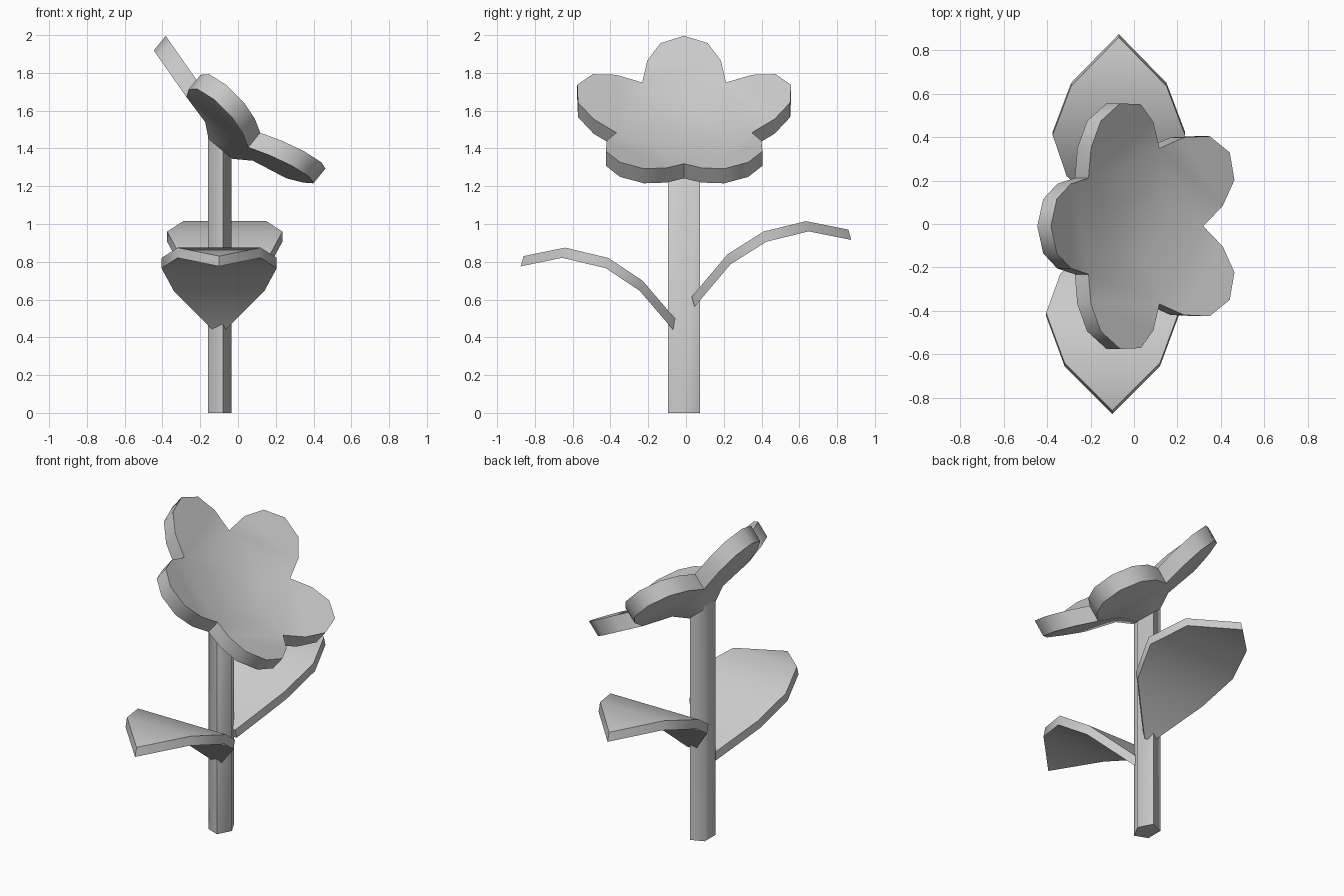
import bpy, bmesh
from math import pi, cos, sin, radians
from mathutils import Vector

cube = bpy.data.objects.get("Cube")
if cube:
    bpy.data.objects.remove(cube)

grey = bpy.data.materials.new("plain grey")
grey.use_nodes = True
COLOUR = (0.6, 0.6, 0.6, 1)
grey.diffuse_color = COLOUR
grey.node_tree.nodes["Principled BSDF"].inputs["Base Color"].default_value = COLOUR


def finish(bm, name, angle):
    """Turn a bmesh into a smooth-shaded object with sharp edges kept."""
    bmesh.ops.recalc_face_normals(bm, faces=bm.faces)
    mesh = bpy.data.meshes.new(name)
    bm.to_mesh(mesh)
    bm.free()
    mesh.materials.append(grey)
    obj = bpy.data.objects.new(name, mesh)
    bpy.context.collection.objects.link(obj)
    bpy.ops.object.select_all(action='DESELECT')
    obj.select_set(True)
    bpy.context.view_layer.objects.active = obj
    bpy.ops.object.shade_smooth_by_angle(angle=radians(angle))


def thicken(bm, offset):
    """Extrude the open sheet into a slab; return the shifted faces."""
    sheet = bm.faces[:]
    new = bmesh.ops.extrude_face_region(bm, geom=sheet, use_keep_orig=True)["geom"]
    bmesh.ops.translate(bm, vec=offset, verts=[g for g in new if isinstance(g, bmesh.types.BMVert)])
    return [g for g in new if isinstance(g, bmesh.types.BMFace)]


# Stem: squashed pentagon, with a slanted top hidden under the flower
bm = bmesh.new()
section = [(-0.035, -0.01), (-0.08, 0.075), (-0.16, 0.043), (-0.16, -0.063), (-0.08, -0.095)]
low = [bm.verts.new((x, y, 0)) for x, y in section]
high = [bm.verts.new((x, y, 1.39 - 0.75 * x)) for x, y in section]
bm.faces.new(low)
bm.faces.new(high)
for i in range(5):
    j = (i + 1) % 5
    bm.faces.new((low[i], low[j], high[j], high[i]))
finish(bm, "stem", 70)

# Flower: tilted frame, five petals around a sunken cup
CENTRE = Vector((0.027, -0.01, 1.557))
U = Vector((0.776, 0, -0.63))
V = Vector((0, 1, 0))
N = U.cross(V)
PETAL = [(0.441, 0.195), (0.55, 0.125), (0.595, 0), (0.55, -0.125), (0.441, -0.195)]


def on_flower(angle, along, side=0, height=0):
    u = along * cos(angle) + side * sin(angle)
    v = along * sin(angle) - side * cos(angle)
    return CENTRE + U * u + V * v + N * height


bm = bmesh.new()
step = 2 * pi / 5
cup = [bm.verts.new(on_flower(i * step, 0.18, 0, -0.04)) for i in range(5)]
notch = [bm.verts.new(on_flower(i * step, 0.377)) for i in range(5)]
floor = bm.faces.new(cup)
for i in range(5):
    j = (i + 1) % 5
    bm.faces.new((cup[i], notch[i], notch[j], cup[j]))
    size = 0.97 if i in (0, 4) else 1
    rim = [bm.verts.new(on_flower((i + 0.5) * step, a * size, s, 0.285 * (a - 0.305)))
           for a, s in PETAL]
    bm.faces.new([notch[i]] + rim + [notch[j]])
back = thicken(bm, N * -0.1)

# Calyx: the underside of the cup narrows to the stem
base = min(back, key=lambda f: (f.calc_center_median() - CENTRE).dot(N))
calyx = bmesh.ops.extrude_discrete_faces(bm, faces=[base])["faces"][0]
middle = calyx.calc_center_median()
for v in calyx.verts:
    v.co = middle + (v.co - middle) * 0.5 - N * 0.06
finish(bm, "flower", 50)


# Leaves: arched blades that widen and then come to a point
def leaf(name, x, points):
    bm = bmesh.new()
    rows = []
    for y, z, half in points:
        ends = (x - half, x + half) if half else (x,)
        rows.append([bm.verts.new((e, y, z)) for e in ends])
    for a, b in zip(rows, rows[1:]):
        bm.faces.new(a + b[::-1])
    bm.normal_update()
    side = 1 if points[-1][0] > 0 else -1
    thicken(bm, Vector((0, side * 0.015, -0.054)))
    finish(bm, name, 40)


leaf("back_leaf", -0.07, [(0.03, 0.615, 0.03), (0.22, 0.84, 0.24), (0.41, 0.96, 0.305),
                          (0.635, 1.015, 0.22), (0.86, 0.97, 0)])
leaf("front_leaf", -0.1, [(-0.05, 0.49, 0.03), (-0.23, 0.7, 0.24), (-0.41, 0.82, 0.305),
                          (-0.64, 0.875, 0.22), (-0.86, 0.83, 0)])
